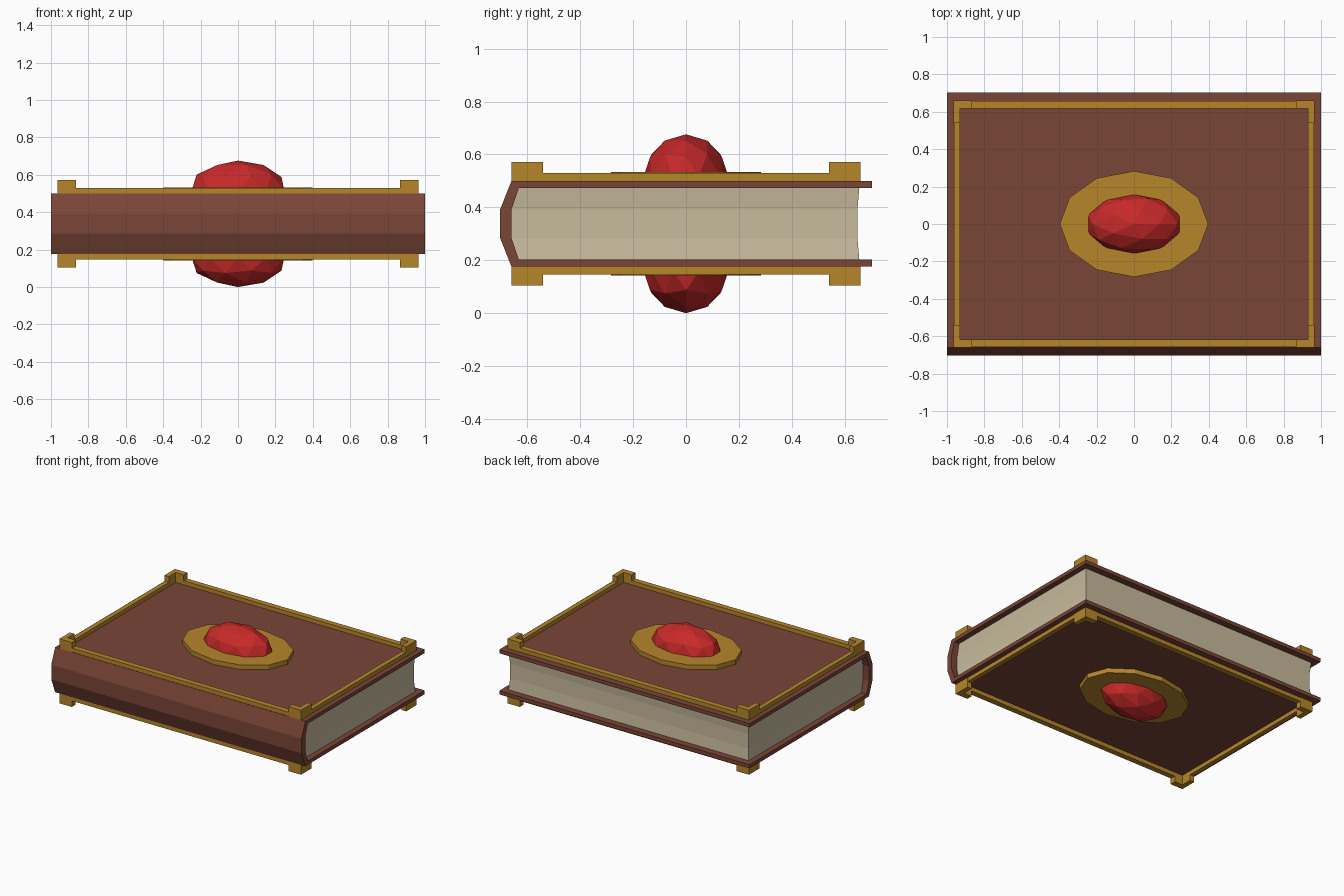
import bpy, bmesh, math

if "Cube" in bpy.data.objects:
    bpy.data.objects.remove(bpy.data.objects["Cube"])

M = 0.338  # mid height of the closed book


def material(name, rgb):
    m = bpy.data.materials.new(name)
    m.diffuse_color = (*rgb, 1)
    m.use_nodes = True
    m.node_tree.nodes["Principled BSDF"].inputs["Base Color"].default_value = m.diffuse_color
    return m


LEATHER = material("leather", (0.195, 0.06, 0.038))
GOLD = material("gold", (0.47, 0.24, 0.024))
PAPER = material("paper", (0.58, 0.50, 0.34))
RUBY = material("ruby", (0.58, 0.022, 0.022))


def finish(name, bm, mat):
    bmesh.ops.recalc_face_normals(bm, faces=bm.faces)
    me = bpy.data.meshes.new(name)
    bm.to_mesh(me)
    bm.free()
    me.materials.append(mat)
    ob = bpy.data.objects.new(name, me)
    bpy.context.collection.objects.link(ob)
    return ob


def prism(bm, pts, vec):
    """Extrude a closed outline along a vector."""
    face = bm.faces.new([bm.verts.new(p) for p in pts])
    new = bmesh.ops.extrude_face_region(bm, geom=[face], use_keep_orig=True)["geom"]
    bmesh.ops.translate(bm, vec=vec, verts=[v for v in new if isinstance(v, bmesh.types.BMVert)])


# Leather cover: C-shaped profile with a faceted spine
upper = [(0.703, 0.162), (-0.66, 0.162), (-0.703, 0.053)]
inner = [(-0.66, 0.053), (-0.632, 0.135), (0.703, 0.135)]
profile = (upper + [(y, -z) for y, z in reversed(upper)]
           + [(y, -z) for y, z in reversed(inner)] + inner)
bm = bmesh.new()
prism(bm, [(-1, y, M + z) for y, z in profile], (2, 0, 0))
finish("cover", bm, LEATHER)

# Page block: hollowed fore edge and ends, rounded at the spine
bm = bmesh.new()
rings = []
for z, half_x, spine, fore in ((-0.135, 0.96, -0.632, 0.655), (-0.053, 0.952, -0.66, 0.648),
                               (0.053, 0.952, -0.66, 0.648), (0.135, 0.96, -0.632, 0.655)):
    rings.append([bm.verts.new((x, y, M + z)) for x, y in
                  ((-half_x, spine), (half_x, spine), (half_x, fore), (-half_x, fore))])
for a, b in zip(rings, rings[1:]):
    for i in range(4):
        j = (i + 1) % 4
        bm.faces.new((a[i], a[j], b[j], b[i]))
bm.faces.new(rings[0])
bm.faces.new(rings[-1])
finish("pages", bm, PAPER)

# Gold and gem fittings, repeated on both covers
for side, s in (("top", 1), ("bottom", -1)):
    base = M + s * 0.162

    # Raised rectangular border
    bm = bmesh.new()
    ring = []
    for h in (0, 0.029):
        for hx, hy in ((0.963, 0.657), (0.93, 0.617)):
            ring.append([bm.verts.new((x * hx, y * hy, base + s * h))
                         for x, y in ((-1, -1), (1, -1), (1, 1), (-1, 1))])
    for a, b in ((0, 1), (1, 3), (3, 2), (2, 0)):
        for i in range(4):
            j = (i + 1) % 4
            bm.faces.new((ring[a][i], ring[a][j], ring[b][j], ring[b][i]))
    finish(side + "_border", bm, GOLD)

    # L-shaped corner brackets
    bm = bmesh.new()
    ell = [(0.966, 0.66), (0.866, 0.66), (0.866, 0.617),
           (0.93, 0.617), (0.93, 0.54), (0.966, 0.54)]
    for sx in (-1, 1):
        for sy in (-1, 1):
            prism(bm, [(sx * x, sy * y, base) for x, y in ell], (0, 0, s * 0.071))
    finish(side + "_corners", bm, GOLD)

    # Twelve-sided oval mount
    bm = bmesh.new()
    prism(bm, [(0.397 * math.cos(i * math.pi / 6), 0.283 * math.sin(i * math.pi / 6), base)
               for i in range(12)], (0, 0, s * 0.033))
    finish(side + "_gem_mount", bm, GOLD)

    # Faceted gem
    bm = bmesh.new()
    bmesh.ops.create_icosphere(bm, subdivisions=2, radius=1)
    for v in bm.verts:
        v.co = (v.co.x * 0.26, v.co.y * 0.16, M + s * (0.18 + v.co.z * 0.158))
    finish(side + "_gem", bm, RUBY)
